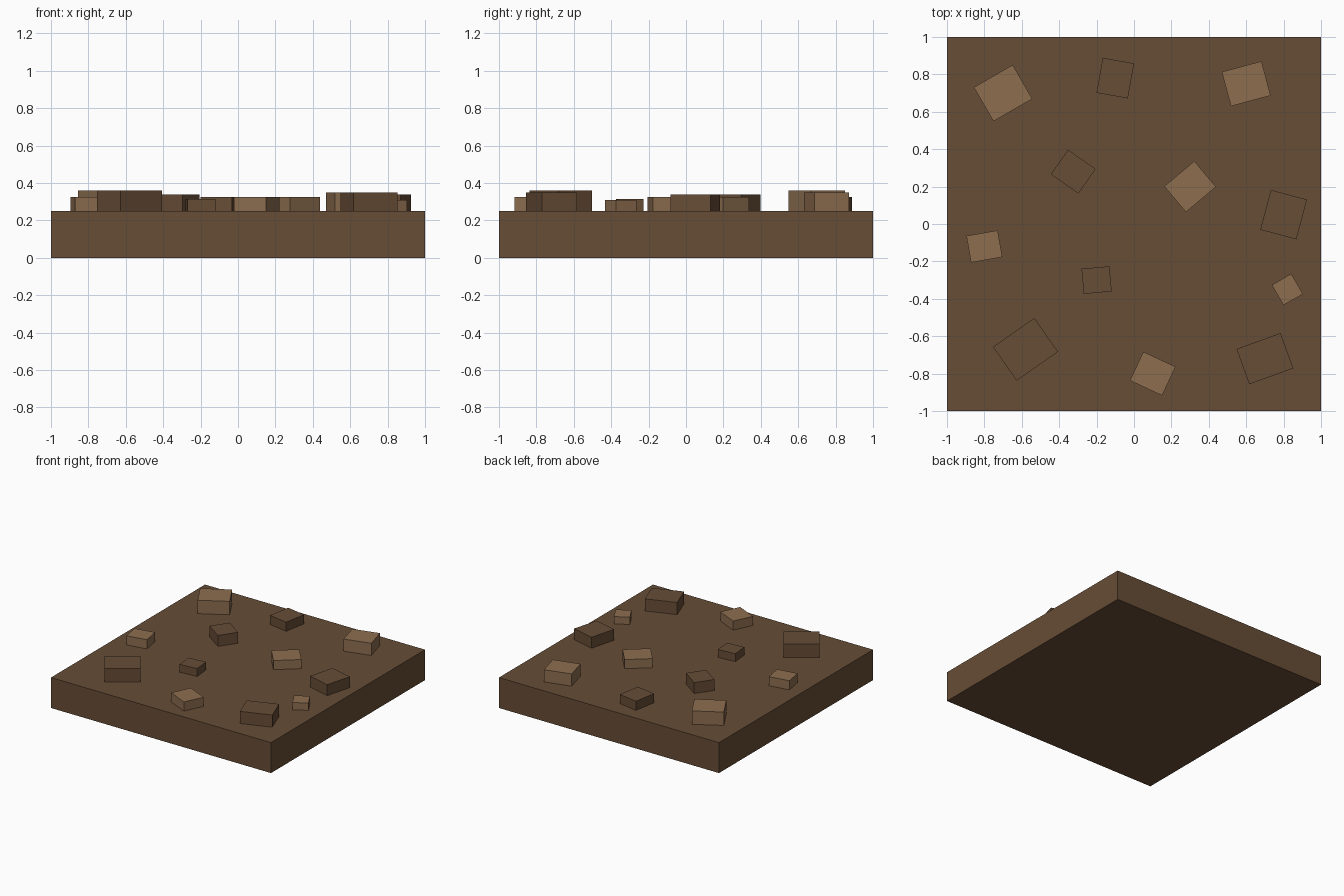
import bpy
from math import radians

cube = bpy.data.objects.get("Cube")
if cube:
    bpy.data.objects.remove(cube, do_unlink=True)


def make_material(name, rgb):
    mat = bpy.data.materials.new(name)
    mat.use_nodes = True
    color = (*rgb, 1.0)
    mat.diffuse_color = color
    bsdf = mat.node_tree.nodes["Principled BSDF"]
    bsdf.inputs["Base Color"].default_value = color
    bsdf.inputs["Roughness"].default_value = 0.9
    return mat


def add_box(name, x, y, width, depth, bottom, top, angle, mat):
    bpy.ops.mesh.primitive_cube_add(
        size=1, location=(x, y, (bottom + top) / 2), rotation=(0, 0, radians(angle)))
    obj = bpy.context.object
    obj.name = name
    obj.scale = (width, depth, top - bottom)
    bpy.ops.object.transform_apply(location=False, rotation=False, scale=True)
    obj.data.materials.append(mat)
    return obj


dark_soil = make_material("dark soil", (0.136, 0.074, 0.037))
light_soil = make_material("light soil", (0.262, 0.153, 0.078))

GROUND = 0.25
SINK = 0.02

# Square slab of ground
add_box("ground_slab", 0, 0, 2, 2, 0, GROUND, 0, dark_soil)

# Clods: x, y, width, depth, top height, turn in degrees
light_clods = [
    (-0.70, 0.70, 0.24, 0.21, 0.36, 30),
    (0.60, 0.75, 0.22, 0.19, 0.35, 15),
    (0.30, 0.20, 0.21, 0.18, 0.325, 40),
    (-0.80, -0.12, 0.17, 0.145, 0.325, 10),
    (0.82, -0.35, 0.12, 0.125, 0.31, 30),
    (0.10, -0.80, 0.19, 0.17, 0.325, -25),
]
dark_clods = [
    (-0.10, 0.78, 0.17, 0.19, 0.325, -10),
    (-0.325, 0.28, 0.18, 0.16, 0.34, -35),
    (0.80, 0.05, 0.20, 0.22, 0.34, -15),
    (-0.20, -0.30, 0.15, 0.135, 0.315, 5),
    (-0.58, -0.67, 0.27, 0.22, 0.36, 35),
    (0.70, -0.72, 0.25, 0.20, 0.35, 20),
]

for label, clods, mat in (("light_clod", light_clods, light_soil),
                          ("dark_clod", dark_clods, dark_soil)):
    for i, (x, y, width, depth, top, angle) in enumerate(clods, 1):
        add_box(f"{label}_{i}", x, y, width, depth, GROUND - SINK, top, angle, mat)
